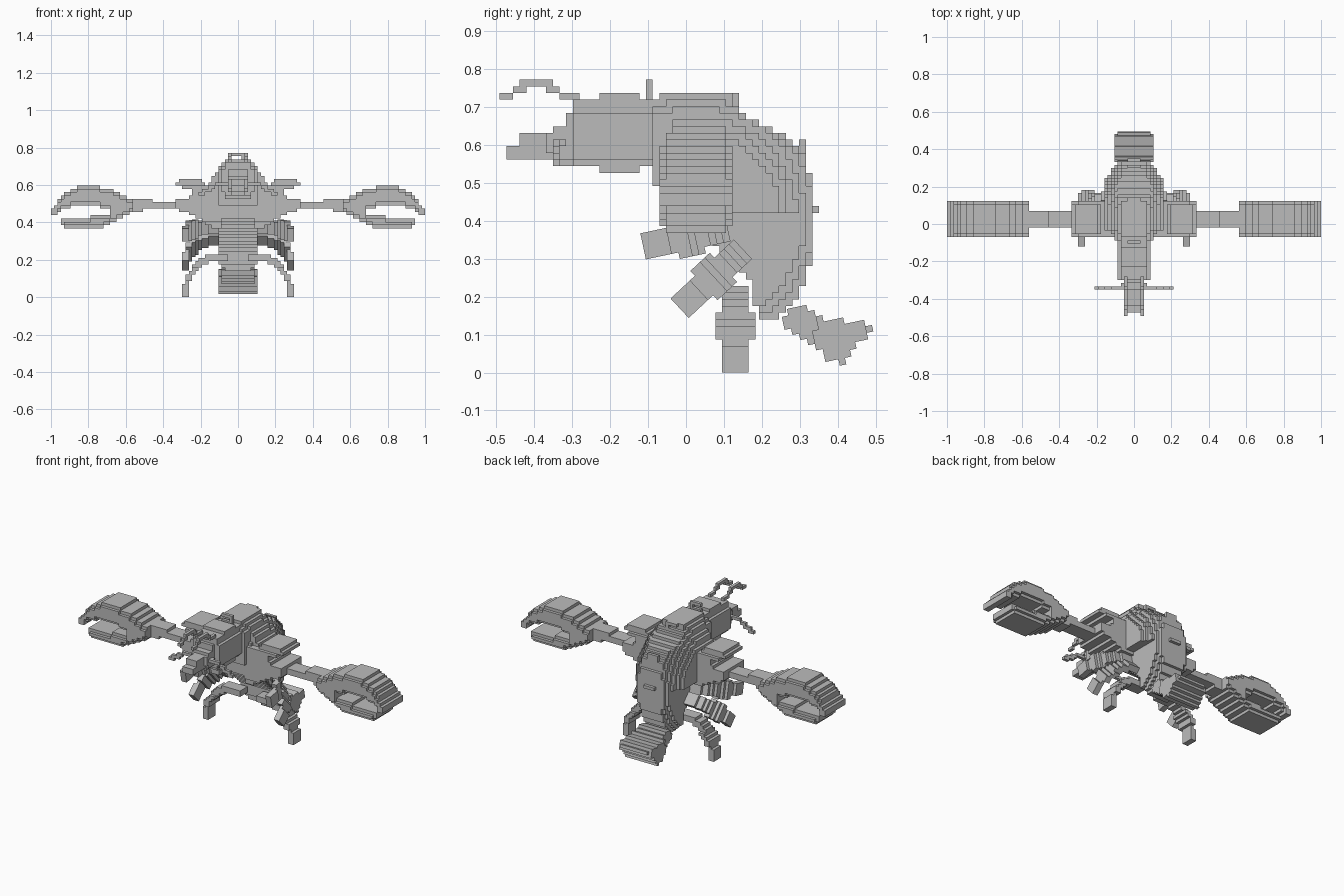
import bpy, bmesh, math
from mathutils import Matrix, Vector

if "Cube" in bpy.data.objects:
    bpy.data.objects.remove(bpy.data.objects["Cube"])

U = 1 / 57  # block size

grey = bpy.data.materials.new("plain grey")
grey.use_nodes = True
grey.diffuse_color = (0.5, 0.5, 0.5, 1)
grey.node_tree.nodes["Principled BSDF"].inputs["Base Color"].default_value = (0.5, 0.5, 0.5, 1)


def within(poly, a, b):
    """Even-odd test of point (a, b) in a closed outline."""
    hit = False
    for (p, q), (r, s) in zip(poly, poly[1:] + poly[:1]):
        if (q > b) != (s > b) and a < (r - p) * (b - q) / (s - q) + p:
            hit = not hit
    return hit


def build(name, cells, matrix=Matrix(), side=1):
    """Outer skin of a set of blocks, flat areas merged."""
    bm = bmesh.new()
    verts = {}

    def vert(key):
        if key not in verts:
            co = matrix @ (Vector(key) * U)
            co.x *= side
            verts[key] = bm.verts.new(co)
        return verts[key]

    for c in cells:
        for axis in range(3):
            for step in (0, 1):
                n = list(c)
                n[axis] += 1 if step else -1
                if tuple(n) in cells:
                    continue
                loop = []
                for i, j in ((0, 0), (1, 0), (1, 1), (0, 1)):
                    k = list(c)
                    k[axis] += step
                    k[(axis + 1) % 3] += i
                    k[(axis + 2) % 3] += j
                    loop.append(vert(tuple(k)))
                if step != (side > 0):
                    loop.reverse()
                bm.faces.new(loop)
    bmesh.ops.dissolve_limit(bm, angle_limit=0.01, verts=bm.verts[:], edges=bm.edges[:])
    mesh = bpy.data.meshes.new(name)
    bm.to_mesh(mesh)
    bm.free()
    mesh.materials.append(grey)
    bpy.context.collection.objects.link(bpy.data.objects.new(name, mesh))


def fill(lo, hi, test):
    """Blocks between two corners whose centres pass the test."""
    spans = [range(math.floor(a / U), math.ceil(b / U)) for a, b in zip(lo, hi)]
    return {(i, j, k) for i in spans[0] for j in spans[1] for k in spans[2]
            if test((i + .5) * U, (j + .5) * U, (k + .5) * U)}


def strand(points):
    """One-block-thick chain along a path."""
    cells = set()
    for a, b in zip(points, points[1:]):
        a, b = Vector(a), Vector(b)
        n = max(1, int((b - a).length / U * 3))
        for t in range(n + 1):
            cells.add(tuple(math.floor(v / U) for v in a.lerp(b, t / n)))
    return cells


def both(name, cells, matrix=Matrix()):
    build("left_" + name, cells, matrix, 1)
    build("right_" + name, cells, matrix, -1)


# Curved shell: thorax and abdomen
BODY = [(-.09, .53), (-.09, .72), (-.06, .735), (.12, .735), (.14, .69), (.21, .65),
        (.26, .62), (.3, .595), (.325, .52), (.342, .46), (.342, .33), (.32, .26),
        (.29, .2), (.25, .145), (.19, .13), (.175, .24), (.12, .3), (.05, .36), (-.06, .42)]


def body(x, y, z):
    if not within(BODY, y, z):
        return False
    depth = max(0, .33 - math.hypot(y - .025, z - .41))
    width = .1 if z < .42 else min(.155, .075 + (.735 - z) * .65)
    if y < -.04:
        width = min(width, .11)
    return abs(x) < min(width, .065 + depth * .8)


build("body_shell", fill((-.2, -.1, .1), (.2, .36, .76), body))

# Ridge spikes along the back
for tag, y, z, dy, dz in (("front", -.1, .73, 0, .035), ("top", .125, .7, 0, .025),
                          ("upper", .3, .58, 0, .02), ("rear", .33, .435, .02, 0)):
    build(tag + "_spike", strand([(-.02, y, z), (.02, y, z), (.02, y + dy, z + dz),
                                  (-.02, y + dy, z + dz)]))

# Head with stepped snout
HEAD = [(-.07, .56), (-.13, .53), (-.23, .53), (-.24, .55), (-.35, .55), (-.37, .6),
        (-.36, .64), (-.32, .66), (-.3, .71), (-.23, .715), (-.22, .732), (-.13, .732), (-.07, .7)]


def head(x, y, z):
    width = .08 if y > -.3 else .055
    if z > .69 or z < .57:
        width -= U
    return abs(x) < width and within(HEAD, y, z)


build("head", fill((-.1, -.4, .5), (.1, -.05, .75), head))
build("beak", fill((-.02, -.46, .57), (.02, -.35, .62),
                   lambda x, y, z: z < .6 or y > -.43))

# Antennae and mouth feelers
both("antenna", strand([(.045, -.29, .72), (.045, -.33, .735), (.045, -.37, .765),
                        (.045, -.42, .765), (.045, -.45, .74), (.045, -.482, .725)]))
both("feeler", strand([(.05, -.33, .6), (.1, -.34, .61), (.15, -.34, .58), (.2, -.34, .55)]))

# Shoulders with flared pads
SHOULDER = [(.08, .365), (.16, .38), (.22, .43), (.3, .46), (.34, .47), (.34, .515),
            (.28, .53), (.24, .55), (.24, .585), (.34, .59), (.34, .615), (.29, .63),
            (.2, .63), (.16, .6), (.08, .61)]


def shoulder(x, y, z):
    half = .08 if z < .41 or z > .6 else .1
    return abs(y - .03) < half and within(SHOULDER, x, z)


both("shoulder", fill((.08, -.1, .35), (.36, .16, .65), shoulder))

# Forearms
ARM = [(.32, .475), (.45, .47), (.6, .455), (.6, .53), (.5, .52), (.32, .51)]
both("forearm", fill((.32, -.03, .44), (.6, .07, .55),
                     lambda x, y, z: abs(y - .02) < .045 and within(ARM, x, z)))

# Large open pincers
CLAW = [(.565, .45), (.565, .52), (.63, .55), (.69, .58), (.74, .59), (.86, .59),
        (.92, .56), (.95, .53), (.98, .48), (1, .47), (1, .435), (.965, .44), (.93, .475),
        (.87, .49), (.76, .49), (.69, .465), (.69, .445), (.76, .44), (.82, .415),
        (.95, .415), (.95, .395), (.925, .37), (.74, .37), (.69, .39), (.62, .425)]


def claw(x, y, z):
    off = abs(y - .03)
    if off > .1 or not within(CLAW, x, z):
        return False
    return off < .08 or x > .97 or (within(CLAW, x, z + U) and within(CLAW, x, z - U))


both("pincer", fill((.56, -.08, .36), (1, .14, .6), claw))

# Three pairs of arched legs, fanned forward
LEG = [(.06, 0), (.16, 0), (.21, -.025), (.255, -.08), (.285, -.14), (.298, -.19),
       (.298, -.225), (.27, -.225), (.26, -.16), (.235, -.105), (.2, -.065), (.15, -.035), (.06, -.035)]


def leg(x, y, z):
    half = .027 if z < -.14 else .045 if z < -.07 else .036
    return abs(y) < half and within(LEG, x, z)


leg_cells = fill((.06, -.06, -.23), (.3, .06, 0), leg)
for tag, y, z, angle in (("front", .11, .38, -78), ("middle", .15, .325, -47), ("rear", .13, 13 * U, 0)):
    both(tag + "_leg", leg_cells,
         Matrix.Translation((0, y, z)) @ Matrix.Rotation(math.radians(angle), 4, "X"))

# Tilted tail fan
FAN = [(.25, .13), (.285, .18), (.32, .165), (.38, .14), (.47, .13), (.49, .115), (.485, .09),
       (.44, .07), (.42, .025), (.375, .035), (.33, .08), (.27, .11)]
tilt = Matrix.Translation((0, .37, .1)) @ Matrix.Rotation(math.radians(12), 4, "X")


def fan(x, y, z):
    p = tilt @ Vector((x, y, z))
    half = .085 if p.y < .34 or p.y > .475 else .105
    return abs(x) < half and within(FAN, p.y, p.z)


build("tail_fan", fill((-.12, -.15, -.12), (.12, .15, .12), fan), tilt)
